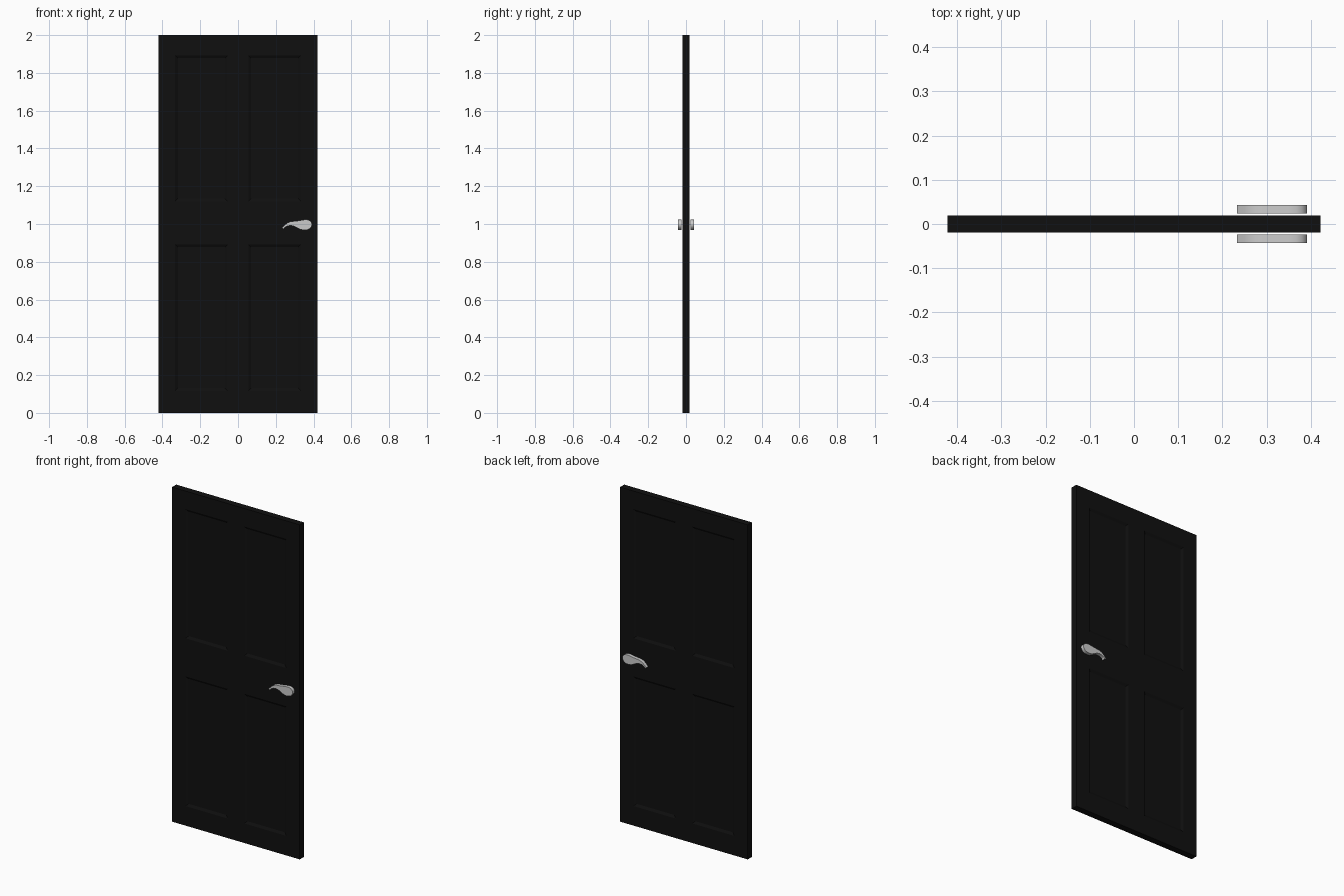
import bpy, bmesh

if "Cube" in bpy.data.objects:
    bpy.data.objects.remove(bpy.data.objects["Cube"])

HALF = 0.0195          # half the door thickness
XS = [-0.422, -0.333, -0.055, 0.055, 0.333, 0.422]
ZS = [0.0, 0.117, 0.892, 1.12, 1.892, 2.0]


def material(name, rgb):
    m = bpy.data.materials.new(name)
    m.diffuse_color = (*rgb, 1)
    m.use_nodes = True
    m.node_tree.nodes["Principled BSDF"].inputs["Base Color"].default_value = m.diffuse_color
    return m


def finish(bm, name, mat=None):
    bmesh.ops.recalc_face_normals(bm, faces=bm.faces)
    me = bpy.data.meshes.new(name)
    bm.to_mesh(me)
    bm.free()
    ob = bpy.data.objects.new(name, me)
    bpy.context.collection.objects.link(ob)
    if mat:
        me.materials.append(mat)
    return ob


# door leaf: front half as a grid, four panels sunk in, mirrored to the back
bm = bmesh.new()
grid = [[bm.verts.new((x, -HALF, z)) for z in ZS] for x in XS]
panels = []
for i in range(5):
    for j in range(5):
        f = bm.faces.new((grid[i][j], grid[i + 1][j], grid[i + 1][j + 1], grid[i][j + 1]))
        if i in (1, 3) and j in (1, 3):
            panels.append(f)
rim = [e for e in bm.edges if e.is_boundary]
side = bmesh.ops.extrude_edge_only(bm, edges=rim)["geom"]
for v in side:
    if isinstance(v, bmesh.types.BMVert):
        v.co.y = 0
bm.normal_update()
bmesh.ops.inset_individual(bm, faces=panels, thickness=0.02, depth=-0.008)
door = finish(bm, "door_leaf", material("black_paint", (0.005, 0.005, 0.005)))
mirror = door.modifiers.new("back_half", 'MIRROR')
mirror.use_axis = (False, True, False)

# lever handle: centre line points (x, z, half width) swept into an outline
SPINE = [(0.236, 0.974, 0.003), (0.247, 0.988, 0.006), (0.262, 0.998, 0.0085),
         (0.280, 1.003, 0.0105), (0.298, 1.0015, 0.0135), (0.315, 0.998, 0.019),
         (0.332, 0.995, 0.0245), (0.350, 0.995, 0.0275), (0.367, 0.996, 0.0265),
         (0.380, 0.997, 0.021), (0.388, 0.9975, 0.012), (0.391, 0.998, 0.004)]
bm = bmesh.new()
outline = [(x, z - w) for x, z, w in SPINE] + [(x, z + w) for x, z, w in reversed(SPINE)]
outline[0], outline[-1] = (0.241, 0.972), (0.233, 0.979)
face = bm.faces.new([bm.verts.new((x, -0.0235, z)) for x, z in outline])
new = bmesh.ops.extrude_face_region(bm, geom=[face])["geom"]
bmesh.ops.translate(bm, vec=(0, -0.0195, 0),
                    verts=[g for g in new if isinstance(g, bmesh.types.BMVert)])
handle = finish(bm, "lever_handles")
mirror = handle.modifiers.new("back_handle", 'MIRROR')
mirror.use_axis = (False, True, False)
mirror.use_mirror_merge = False
bpy.context.view_layer.objects.active = handle
handle.select_set(True)
bpy.ops.object.shade_smooth_by_angle()
